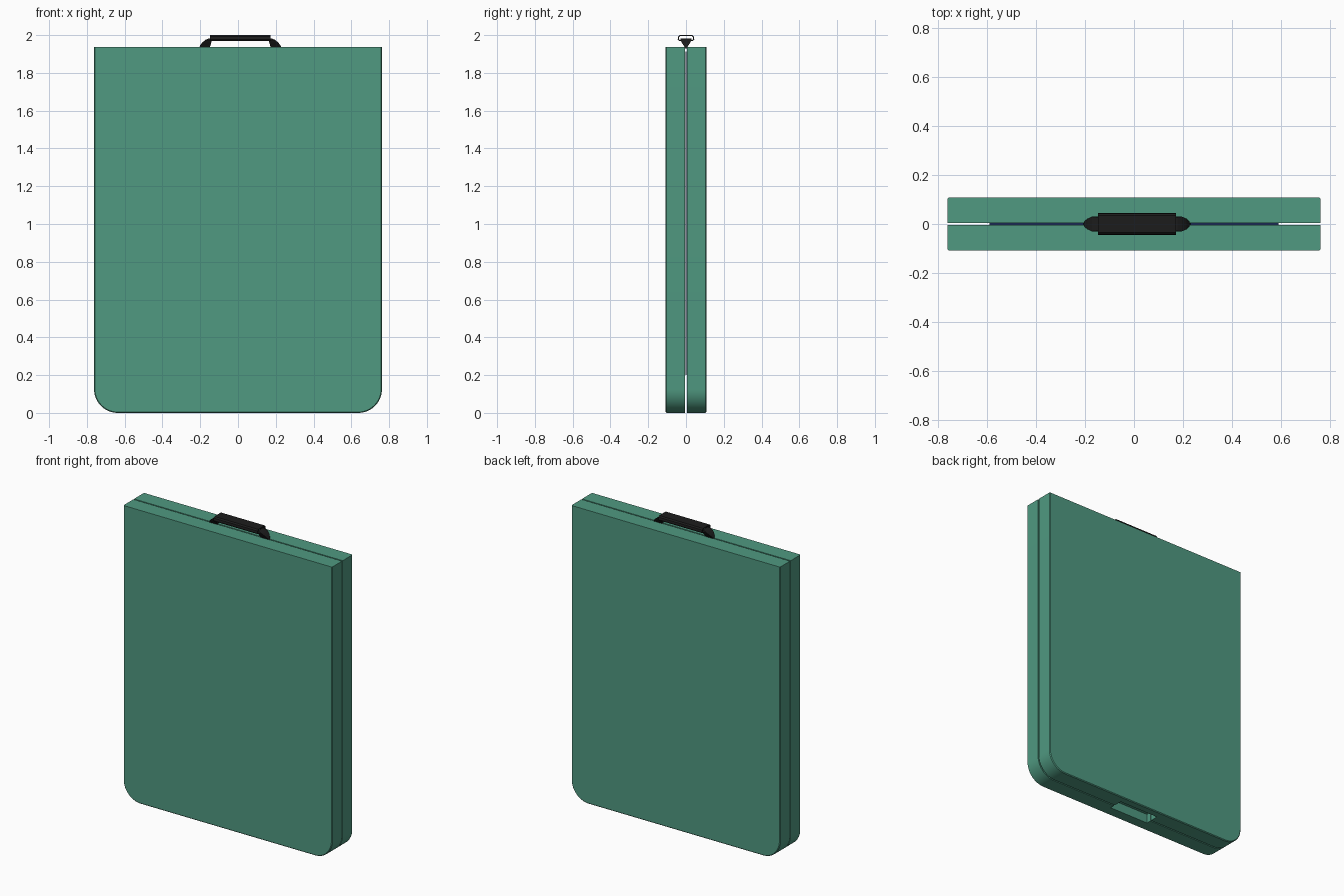
import bpy, bmesh, math
from mathutils import Vector

if "Cube" in bpy.data.objects:
    bpy.data.objects.remove(bpy.data.objects["Cube"])

def material(name, color):
    m = bpy.data.materials.new(name)
    m.diffuse_color = (*color, 1)
    m.use_nodes = True
    m.node_tree.nodes["Principled BSDF"].inputs["Base Color"].default_value = m.diffuse_color
    return m

GREEN = material("green_shell", (0.08, 0.32, 0.22))
BLACK = material("black_handle", (0.012, 0.012, 0.012))
NAVY = material("navy_liner", (0.01, 0.02, 0.08))
W, H, D, R, GAP = 0.762, 1.937, 0.108, 0.125, 0.004
HX = 0.012  # handle centre

def finish(name, bm, mat):
    bmesh.ops.recalc_face_normals(bm, faces=bm.faces)
    me = bpy.data.meshes.new(name)
    bm.to_mesh(me)
    bm.free()
    ob = bpy.data.objects.new(name, me)
    bpy.context.collection.objects.link(ob)
    if mat:
        me.materials.append(mat)
    return ob

def loft(name, rings, mat):
    """Skin a list of equal-length closed rings and cap both ends."""
    bm = bmesh.new()
    rows = [[bm.verts.new(p) for p in ring] for ring in rings]
    n = len(rows[0])
    for a, b in zip(rows, rows[1:]):
        for i in range(n):
            bm.faces.new((a[i], a[(i + 1) % n], b[(i + 1) % n], b[i]))
    bm.faces.new(rows[0])
    bm.faces.new(rows[-1])
    return finish(name, bm, mat)

def box(name, lo, hi, mat):
    lo, hi = Vector(lo), Vector(hi)
    bm = bmesh.new()
    bmesh.ops.create_cube(bm, size=1)
    for v in bm.verts:
        v.co = [(lo[i] + hi[i]) / 2 + v.co[i] * (hi[i] - lo[i]) for i in range(3)]
    return finish(name, bm, mat)

def shell_outline(y, inset=0.0):
    """Square top corners, rounded bottom corners."""
    r = R - inset
    right = [(W - R + r * math.cos(a), R - r * math.sin(a))
             for a in [math.radians(90 * i / 12) for i in range(13)]]
    left = [(-x, z) for x, z in reversed(right)]
    top = [(-W + inset, H), (W - inset, H)]
    return [(x, y, z) for x, z in right + left + top]

# recess in the underside
cutter = box("recess_cutter", (HX - 0.145, -0.035, -0.05), (HX + 0.145, 0.06, 0.06), GREEN)
cutter.hide_render = True
cutter.hide_viewport = True

# two shell halves with a narrow seam and softened outer rim
for name, s in (("front_shell", -1), ("back_shell", 1)):
    ob = loft(name, [shell_outline(s * GAP), shell_outline(s * (D - 0.005)),
                     shell_outline(s * D, 0.005)], GREEN)
    mod = ob.modifiers.new("recess", 'BOOLEAN')
    mod.object = cutter
    mod.operation = 'DIFFERENCE'
    mod.solver = 'EXACT'
    bpy.ops.object.select_all(action='DESELECT')
    bpy.context.view_layer.objects.active = ob
    ob.select_set(True)
    bpy.ops.object.modifier_apply(modifier=mod.name)
    bpy.ops.object.shade_smooth_by_angle(angle=math.radians(30))
bpy.data.objects.remove(cutter)

# thin liner visible through the seam
box("inner_liner", (-0.59, -0.0039, 0.2), (0.59, 0.0039, 1.912), NAVY)

# handle grip: hollow channel with turned-in lips
outer = [(0.020, 1.970), (0.038, 1.970), (0.044, 1.977), (0.042, 1.992), (0.034, 2.0)]
inner = [(0.031, 1.994), (0.036, 1.989), (0.038, 1.979), (0.035, 1.975), (0.020, 1.975)]
half = outer + [(-y, z) for y, z in reversed(outer)]
section = half + [(-y, z) for y, z in reversed(inner)] + inner
loft("handle_grip", [[(HX + x, y, z) for y, z in section] for x in (-0.16, 0.16)], BLACK)

# handle mounts: wedges, broad at the top and narrow at the shell
levels = [(1.930, 0.218, 0.162, 0.004), (1.945, 0.213, 0.158, 0.012),
          (1.960, 0.202, 0.154, 0.022), (1.975, 0.184, 0.150, 0.030),
          (1.983, 0.166, 0.148, 0.028)]
for name, s in (("left_mount", -1), ("right_mount", 1)):
    loft(name, [[(HX + s * a, -w, z), (HX + s * a, w, z), (HX + s * b, w, z), (HX + s * b, -w, z)]
                for z, a, b, w in levels], BLACK)
